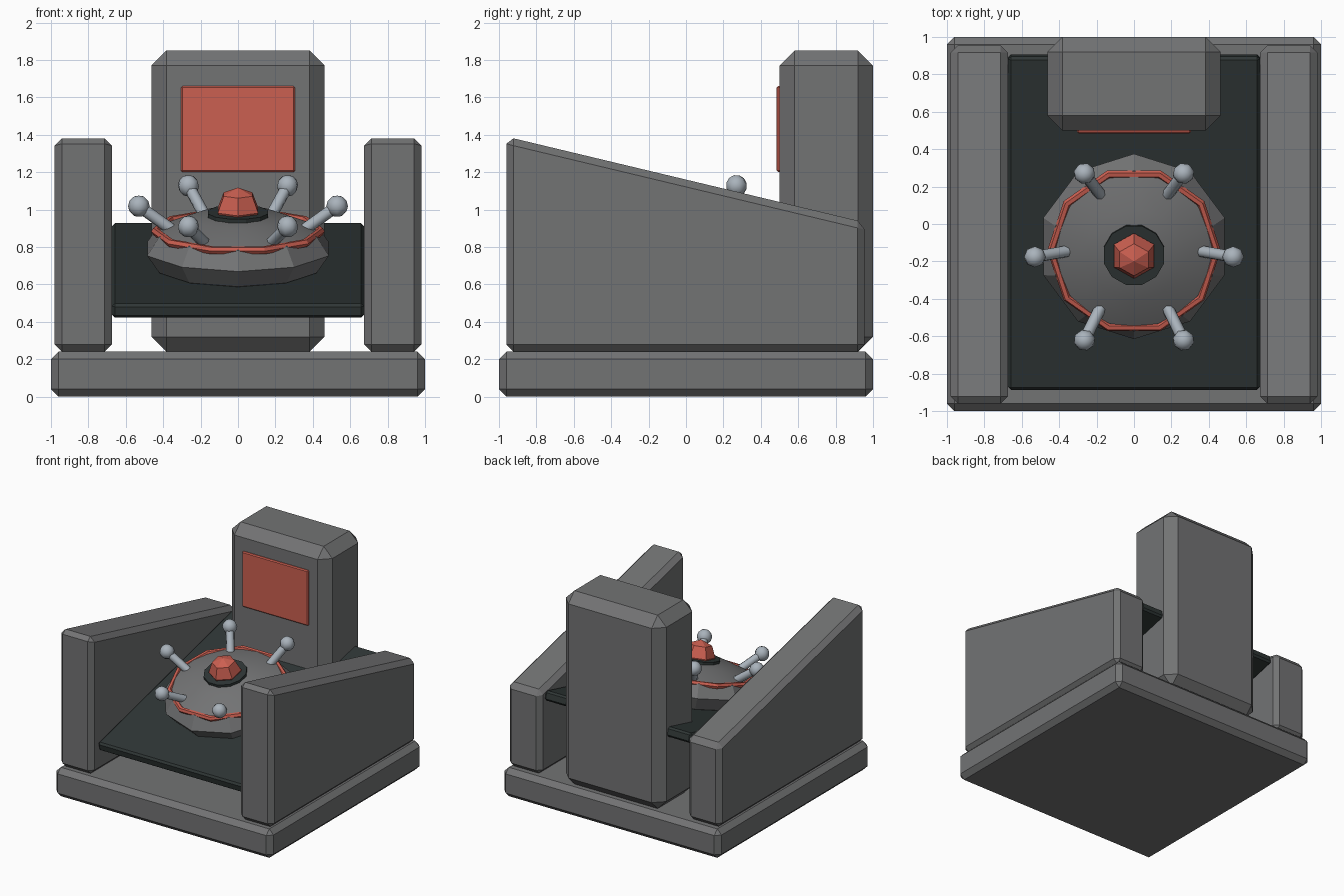
import bpy, bmesh, math
from mathutils import Matrix, Vector

if "Cube" in bpy.data.objects:
    bpy.data.objects.remove(bpy.data.objects["Cube"])

TILT = 0.24


def material(name, rgb):
    m = bpy.data.materials.new(name)
    m.diffuse_color = (*rgb, 1)
    m.use_nodes = True
    m.node_tree.nodes["Principled BSDF"].inputs["Base Color"].default_value = m.diffuse_color
    return m


GREY = material("stone grey", (0.17, 0.172, 0.175))
DARK = material("dark slate", (0.028, 0.037, 0.036))
RED = material("signal red", (0.60, 0.115, 0.082))
SILVER = material("pale steel", (0.40, 0.45, 0.50))


def make(name, bm, mat, matrix=None, bevel=0, smooth=False):
    if matrix is not None:
        bm.transform(matrix)
    bmesh.ops.recalc_face_normals(bm, faces=bm.faces)
    if bevel:
        bmesh.ops.bevel(bm, geom=bm.edges[:], offset=bevel, segments=1,
                        affect='EDGES', clamp_overlap=True)
    me = bpy.data.meshes.new(name)
    bm.to_mesh(me)
    bm.free()
    me.materials.append(mat)
    ob = bpy.data.objects.new(name, me)
    bpy.context.collection.objects.link(ob)
    if smooth:
        bpy.ops.object.select_all(action='DESELECT')
        ob.select_set(True)
        bpy.context.view_layer.objects.active = ob
        bpy.ops.object.shade_smooth_by_angle(angle=math.radians(smooth))
    return ob


def box(name, lo, hi, mat, bevel, matrix=None):
    bm = bmesh.new()
    bmesh.ops.create_cube(bm, size=1)
    lo, hi = Vector(lo), Vector(hi)
    for v in bm.verts:
        v.co = (lo + hi) / 2 + v.co * (hi - lo)
    return make(name, bm, mat, matrix, bevel)


def ball(name, r, segments, rings, mat, matrix, smooth=False):
    bm = bmesh.new()
    bmesh.ops.create_uvsphere(bm, u_segments=segments, v_segments=rings, radius=r)
    return make(name, bm, mat, matrix, smooth=smooth)


def cylinder(name, r, start, end, sides, mat, matrix, turn=0, smooth=False):
    start, end = Vector(start), Vector(end)
    axis = end - start
    bm = bmesh.new()
    bmesh.ops.create_cone(bm, cap_ends=True, segments=sides, radius1=r, radius2=r,
                          depth=axis.length)
    place = (Matrix.Translation((start + end) / 2)
             @ axis.to_track_quat('Z', 'Y').to_matrix().to_4x4()
             @ Matrix.Rotation(turn, 4, 'Z'))
    return make(name, bm, mat, matrix @ place, smooth=smooth)


# Base plinth, rear tower and its screen
box("base", (-1, -1, 0), (1, 1, 0.24), GREY, 0.04)
box("rear_tower", (-0.463, 0.5, 0.24), (0.463, 1, 1.85), GREY, 0.08)
box("screen", (-0.305, 0.485, 1.2), (0.305, 0.52, 1.66), RED, 0.008)

# Side walls with sloping tops
for side, name in ((-1, "left_wall"), (1, "right_wall")):
    bm = bmesh.new()
    profile = [(-0.96, 0.24), (0.955, 0.24), (0.955, 0.932), (-0.96, 1.39)]
    face = bm.faces.new([bm.verts.new((side * 0.675, y, z)) for y, z in profile])
    ext = bmesh.ops.extrude_face_region(bm, geom=[face])
    for v in ext["geom"]:
        if isinstance(v, bmesh.types.BMVert):
            v.co.x = side * 0.98
    make(name, bm, GREY, bevel=0.038)

# Tilted slab
tilt = Matrix.Rotation(TILT, 4, 'X')
box("tilted_slab", (-0.673, -0.917, -0.039), (0.673, 0.917, 0.039), DARK, 0.015,
    Matrix.Translation((0, 0.01, 0.675)) @ tilt)

# Flattened dome on the slab
dome = Matrix.Translation((0, -0.12, 0.79)) @ tilt
ball("dome", 0.51, 10, 6, GREY, dome @ Matrix.Diagonal((1, 1, 0.2 / 0.51, 1)), 30)

# Red ring around the dome
bm = bmesh.new()
loops = []
for i in range(10):
    a = math.tau * i / 10
    loops.append([])
    for j in range(6):
        b = math.tau * j / 6
        r = 0.442 + 0.022 * math.cos(b)
        loops[-1].append(bm.verts.new((r * math.cos(a), r * math.sin(a),
                                       0.095 + 0.022 * math.sin(b))))
for i in range(10):
    p, q = loops[i], loops[(i + 1) % 10]
    for j in range(6):
        k = (j + 1) % 6
        bm.faces.new((p[j], q[j], q[k], p[k]))
make("dome_ring", bm, RED, dome)

# Button and its dark collar
cylinder("button_collar", 0.167, (0, 0, 0.14), (0, 0, 0.203), 12, DARK, dome, math.pi / 12)
ball("button", 0.125, 6, 4, RED, dome @ Matrix.Translation((0, 0, 0.212)))

# Six prongs with ball tips
for i in range(6):
    spin = dome @ Matrix.Rotation(math.tau * i / 6, 4, 'Z')
    cylinder(f"prong_{i + 1}", 0.032, (0.36, 0, 0.11), (0.53, 0, 0.235), 8, SILVER,
             spin, smooth=50)
    ball(f"prong_tip_{i + 1}", 0.058, 8, 6, SILVER,
         spin @ Matrix.Translation((0.53, 0, 0.235)), 50)
